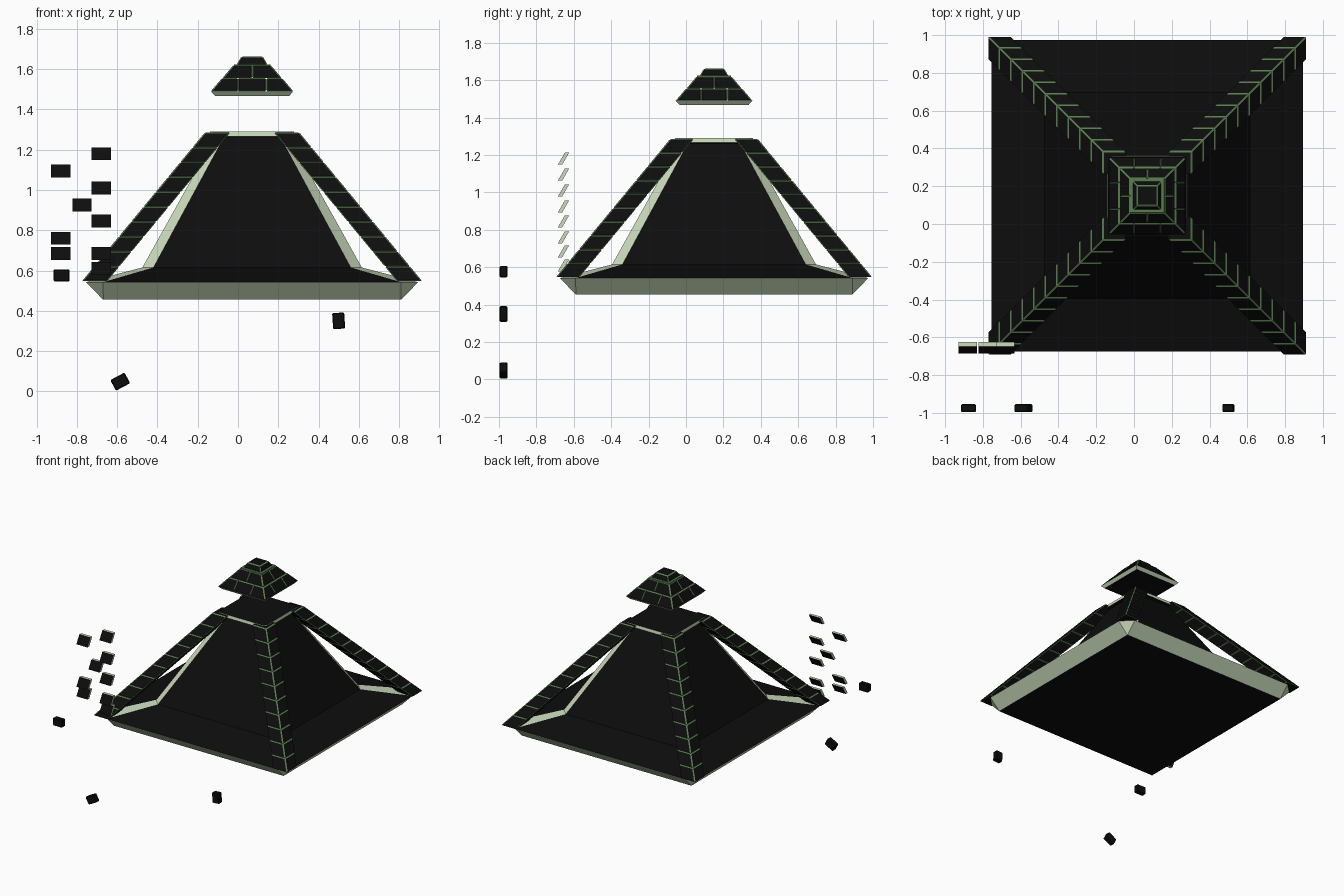
import bpy, bmesh, math
from mathutils import Matrix, Vector

if "Cube" in bpy.data.objects:
    bpy.data.objects.remove(bpy.data.objects["Cube"])

CX, CY = 0.07, 0.15          # pyramid axis


def material(name, rgb):
    m = bpy.data.materials.new(name)
    m.diffuse_color = (*rgb, 1)
    m.use_nodes = True
    m.node_tree.nodes["Principled BSDF"].inputs["Base Color"].default_value = m.diffuse_color
    return m


BLACK = material("black stone", (0.004, 0.004, 0.004))
GREEN = material("green seam", (0.10, 0.21, 0.08))
PALE = material("pale green stone", (0.60, 0.72, 0.51))


def finish(name, bm, mats, loc=(0, 0, 0), bevel=0, bevel_mat=1):
    bmesh.ops.recalc_face_normals(bm, faces=bm.faces)
    me = bpy.data.meshes.new(name)
    bm.to_mesh(me)
    bm.free()
    for m in mats:
        me.materials.append(m)
    ob = bpy.data.objects.new(name, me)
    ob.location = loc
    bpy.context.collection.objects.link(ob)
    if bevel:
        mod = ob.modifiers.new("seam", 'BEVEL')
        mod.width = bevel
        mod.segments = 1
        mod.material = bevel_mat
    return ob


def hexa(bm, low, high, z0, z1):
    """Block between two rectangles (x0, x1, y0, y1)."""
    rings = []
    for (x0, x1, y0, y1), z in ((low, z0), (high, z1)):
        rings.append([bm.verts.new((x, y, z)) for x, y in
                      ((x0, y0), (x1, y0), (x1, y1), (x0, y1))])
    a, b = rings
    faces = [bm.faces.new(a[::-1]), bm.faces.new(b)]
    for i in range(4):
        j = (i + 1) % 4
        faces.append(bm.faces.new((a[i], a[j], b[j], b[i])))
    return faces


def square(h):
    return (-h, h, -h, h)


# Main body: stacked eight-sided sections (z, half panel width, half depth)
sections = [(0.455, 0.739, 0.74), (0.542, 0.74, 0.825), (0.615, 0.49, 0.545),
            (1.262, 0.14, 0.185), (1.266, 0.19, 0.212), (1.29, 0.19, 0.208)]
bm = bmesh.new()
rings = []
for z, a, b in sections:
    pts = [(-a, -b), (a, -b), (b, -a), (b, a), (a, b), (-a, b), (-b, a), (-b, -a)]
    rings.append([bm.verts.new((x, y, z)) for x, y in pts])
bm.faces.new(rings[0][::-1])
bm.faces.new(rings[-1])
for k in range(len(rings) - 1):
    for i in range(8):
        j = (i + 1) % 8
        f = bm.faces.new((rings[k][i], rings[k][j], rings[k + 1][j], rings[k + 1][i]))
        # corner chamfers, slab side and top band are pale; panels are black
        f.material_index = 1 if i % 2 or k in (0, 4) else 0
finish("pyramid_body", bm, [BLACK, PALE], (CX, CY, 0))

# Corner ridges: ten sloped blocks climbing each diagonal
N, H0, H1, Z0, Z1, W = 10, 0.845, 0.235, 0.547, 1.285, 0.125
for sx in (-1, 1):
    for sy in (-1, 1):
        bm = bmesh.new()
        for i in range(N):
            o0 = H0 + (H1 - H0) * i / N
            o1 = H0 + (H1 - H0) * (i + 1) / N
            za = Z0 + (Z1 - Z0) * i / N
            zb = Z0 + (Z1 - Z0) * (i + 1) / N
            low = (sx * (o0 - W), sx * o0, sy * (o0 - W), sy * o0)
            high = (sx * (o1 - W), sx * o1, sy * (o1 - W), sy * o1)
            hexa(bm, low, high, za, zb)
        side = ("back" if sy > 0 else "front") + ("_right" if sx > 0 else "_left")
        finish("ridge_" + side, bm, [BLACK, GREEN], (CX, CY, 0), 0.006)

# Floating cap: pale slab with black top and bottom
bm = bmesh.new()
for f in hexa(bm, square(0.185), square(0.205), 1.468, 1.49)[2:]:
    f.material_index = 1
finish("cap_slab", bm, [BLACK, PALE], (CX, CY, 0))

# Cap bricks: lower row of eight, middle row of four, one top stone
bm = bmesh.new()
m = 0.07
for s in (-1, 1):
    hexa(bm, (-m, m, s * m, s * 0.205), (-m, m, s * m, s * 0.15), 1.49, 1.555)
    hexa(bm, (s * m, s * 0.205, -m, m), (s * m, s * 0.15, -m, m), 1.49, 1.555)
    for t in (-1, 1):
        hexa(bm, (s * m, s * 0.205, t * m, t * 0.205),
             (s * m, s * 0.15, t * m, t * 0.15), 1.49, 1.555)
        hexa(bm, (0, s * 0.148, 0, t * 0.148), (0, s * 0.093, 0, t * 0.093), 1.555, 1.62)
hexa(bm, square(0.077), square(0.054), 1.622, 1.662)
finish("cap_bricks", bm, [BLACK, GREEN], (CX, CY, 0), 0.006)

# Green seam showing around the top stone
bm = bmesh.new()
hexa(bm, square(0.092), square(0.09), 1.615, 1.624)
finish("cap_seam", bm, [GREEN], (CX, CY, 0))

# Loose facing tiles: sheared plates, pale edges, black front and back panel
tiles = [(-0.68, 1.18), (-0.88, 1.095), (-0.68, 1.01), (-0.775, 0.925), (-0.68, 0.845),
         (-0.88, 0.76), (-0.68, 0.685), (-0.88, 0.685), (-0.68, 0.61)]
for n, (x, z) in enumerate(tiles):
    bm = bmesh.new()
    w, h = 0.048, 0.032
    faces = hexa(bm, (-w, w, -0.03, -0.007), (-w, w, 0.007, 0.03), -h, h)
    for f in faces:
        f.material_index = 1
    faces[2].material_index = 0
    bmesh.ops.inset_individual(bm, faces=[faces[4]], thickness=0.014)
    faces[4].material_index = 0
    finish(f"loose_tile_{n + 1}", bm, [BLACK, PALE], (x, -0.655, z))

# Fallen stones in front
for n, (x, z, ang) in enumerate([(-0.876, 0.576, 0), (-0.585, 0.048, -28), (0.5, 0.35, 86)]):
    bm = bmesh.new()
    hexa(bm, (-0.04, 0.04, -0.021, 0.021), (-0.04, 0.04, -0.021, 0.021), -0.03, 0.03)
    ob = finish(f"fallen_stone_{n + 1}", bm, [BLACK], (x, -0.975, z), 0.005, 0)
    ob.rotation_euler = (0, math.radians(ang), 0)
